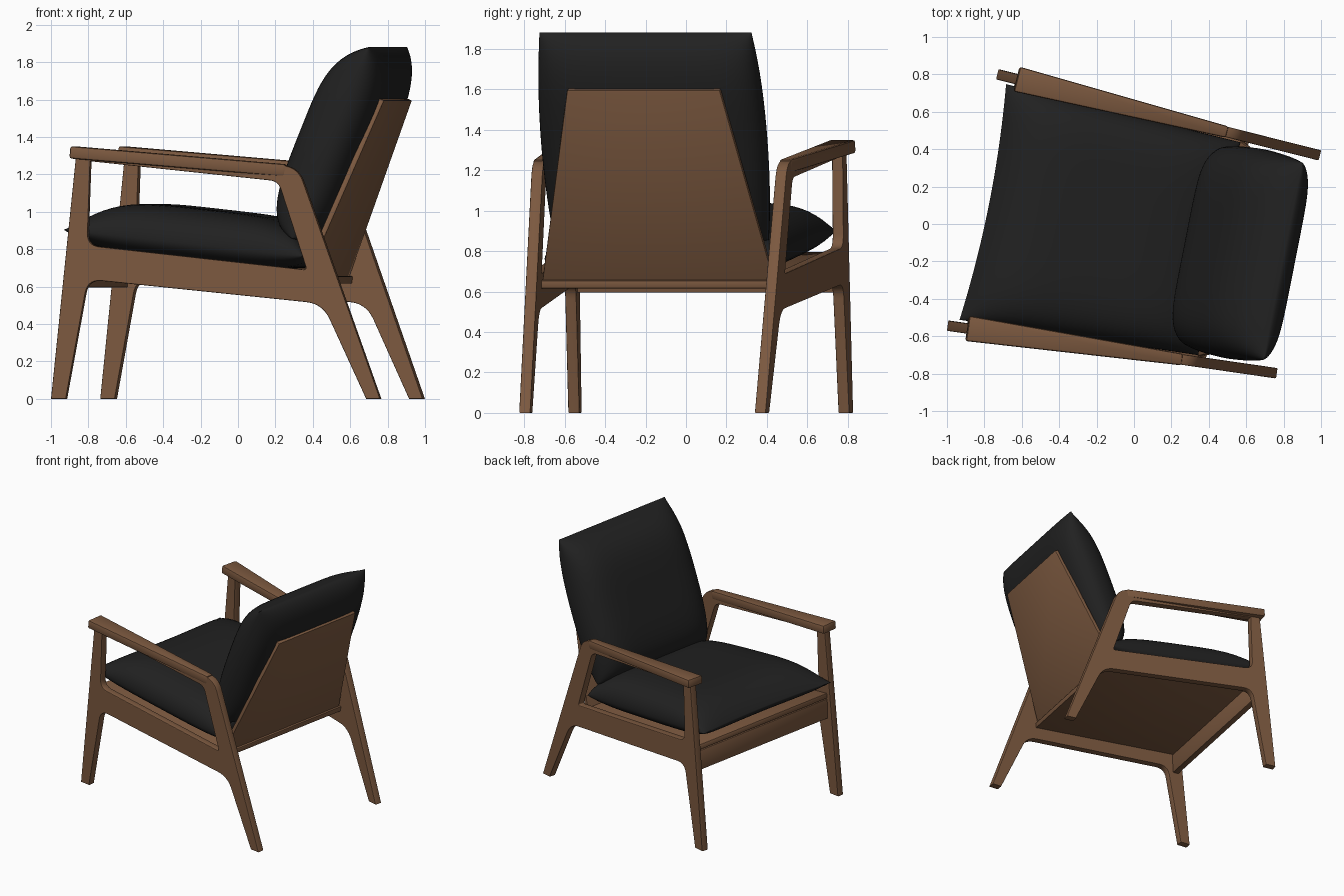
import bpy, bmesh, math
from mathutils import Vector, Matrix

if "Cube" in bpy.data.objects:
    bpy.data.objects.remove(bpy.data.objects["Cube"])

def material(name, rgb):
    m = bpy.data.materials.new(name)
    m.diffuse_color = (*rgb, 1)
    m.use_nodes = True
    m.node_tree.nodes["Principled BSDF"].inputs["Base Color"].default_value = m.diffuse_color
    return m

WOOD = material("walnut wood", (0.2, 0.099, 0.05))
FABRIC = material("black fabric", (0.015, 0.015, 0.015))

# Chair space: x runs from front to rear, y across; the chair is turned in the scene
CHAIR = Matrix.Translation((0.005, -0.043, 0)) @ Matrix.Rotation(math.radians(-11.18), 4, 'Z')
SIDES = {}
for name, sgn in (("near", -1), ("far", 1)):
    SIDES[name] = (CHAIR @ Matrix.Translation((0, sgn * 0.6395, 0))
                   @ Matrix.Rotation(math.radians(-sgn * 2.94), 4, 'Z'))

def finish(name, mesh, matrix, mat, angle=35):
    ob = bpy.data.objects.new(name, mesh)
    bpy.context.collection.objects.link(ob)
    mesh.materials.clear()
    mesh.materials.append(mat)
    mesh.transform(matrix)
    bpy.ops.object.select_all(action='DESELECT')
    ob.select_set(True)
    bpy.context.view_layer.objects.active = ob
    bpy.ops.object.shade_smooth_by_angle(angle=math.radians(angle))
    return ob

def axes(a, b):
    a, b = Vector((a[0], 0, a[1])), Vector((b[0], 0, b[1]))
    d = (b - a).normalized()
    return a, b, Vector((-d.z, 0, d.x))

def slab(name, a, b, wa, wb, thick, matrix, bevel=0.006):
    """Tapered board from a to b (x, z), half widths wa and wb."""
    a, b, n = axes(a, b)
    bm = bmesh.new()
    for p, w in ((a, wa), (b, wb)):
        for y, t in ((-w, 0), (w, 0), (w, thick), (-w, thick)):
            bm.verts.new(p + n * t + Vector((0, y, 0)))
    v = list(bm.verts)
    bm.faces.new(v[:4])
    bm.faces.new(v[4:])
    for i in range(4):
        j = (i + 1) % 4
        bm.faces.new((v[i], v[j], v[j + 4], v[i + 4]))
    bmesh.ops.recalc_face_normals(bm, faces=bm.faces)
    bmesh.ops.bevel(bm, geom=bm.edges[:], offset=bevel, segments=2, profile=0.5, affect='EDGES')
    me = bpy.data.meshes.new(name)
    bm.to_mesh(me)
    return finish(name, me, matrix, WOOD)

def pillow(name, a, b, wa, wb, thick, seam, ea, eb, bulge, pinch, n=36):
    """Stuffed cushion on the line a-b; ea and eb set how boxy each end is."""
    a, b, nrm = axes(a, b)
    d = (b - a).normalized()
    bm = bmesh.new()
    for top in (True, False):
        rows = []
        for i in range(n + 1):
            u = math.sin(math.pi / 2 * (2 * i / n - 1))
            row = []
            for j in range(n + 1):
                v = math.sin(math.pi / 2 * (2 * j / n - 1))
                e = ea if u < 0 else eb
                if not top:
                    e = min(e, 0.6)
                f = max(0, 1 - u ** 4) ** e * max(0, 1 - v ** 6) ** 0.5
                k = (u + 1) / 2
                w = wa + (wb - wa) * k + bulge * (1 - u * u)
                h = seam + (thick - seam) * f if top else seam * (1 - f)
                p = a.lerp(b, k) + nrm * h + Vector((0, v * w, 0))
                p += d * (-u * abs(u)) * pinch * (1 - v * v)
                row.append(bm.verts.new(p))
            rows.append(row)
        for r, s in zip(rows, rows[1:]):
            for j in range(n):
                bm.faces.new((r[j], r[j + 1], s[j + 1], s[j]))
    bmesh.ops.remove_doubles(bm, verts=bm.verts[:], dist=0.0001)
    bmesh.ops.recalc_face_normals(bm, faces=bm.faces)
    me = bpy.data.meshes.new(name)
    bm.to_mesh(me)
    return finish(name, me, CHAIR, FABRIC, 60)

def rounded(pts, steps=7):
    """Round the corners of a loop of (x, z, radius)."""
    out = []
    for i, (x, z, r) in enumerate(pts):
        c = Vector((x, z))
        if r == 0:
            out.append(c)
            continue
        p = c + (Vector(pts[i - 1][:2]) - c).normalized() * r
        q = c + (Vector(pts[(i + 1) % len(pts)][:2]) - c).normalized() * r
        for k in range(steps + 1):
            t = k / steps
            out.append(p * (1 - t) ** 2 + c * 2 * t * (1 - t) + q * t * t)
    return out

def frame_x(x):
    return (x + 0.1225) * 1.0103

# Side frames: outline with legs and rail, and the opening under the arm
OUTLINE = [(-1.0, 0, 0), (-0.92, 0, 0), (-0.803, 0.638, 0.075), (0.452, 0.508, 0.09),
           (0.685, 0, 0), (0.76, 0, 0), (0.32, 1.241, 0.085), (-0.862, 1.34, 0)]
OPENING = [(-0.79, 1.27, 0), (-0.806, 0.82, 0.065), (0.368, 0.689, 0.02), (0.215, 1.163, 0.045)]

for side, matrix in SIDES.items():
    cu = bpy.data.curves.new(side + " outline", 'CURVE')
    cu.dimensions = '2D'
    cu.fill_mode = 'BOTH'
    cu.extrude = 0.023
    cu.bevel_depth = 0.005
    cu.bevel_resolution = 1
    cu.offset = -0.005
    for loop in (OUTLINE, OPENING):
        pts = rounded(loop)
        sp = cu.splines.new('POLY')
        sp.points.add(len(pts) - 1)
        for p, c in zip(sp.points, pts):
            p.co = (frame_x(c.x), c.y, 0, 1)
        sp.use_cyclic_u = True
    tmp = bpy.data.objects.new("outline helper", cu)
    bpy.context.collection.objects.link(tmp)
    bpy.context.view_layer.update()
    me = bpy.data.meshes.new_from_object(tmp.evaluated_get(bpy.context.evaluated_depsgraph_get()))
    bpy.data.objects.remove(tmp)
    finish(side + "_side_frame", me, matrix @ Matrix.Rotation(math.pi / 2, 4, 'X'), WOOD)
    # Arm pad, wide at the front and as thin as the frame at the rear
    slab(side + "_armrest", (frame_x(-0.897), 1.285), (frame_x(0.25), 1.188),
         0.068, 0.031, 0.066, matrix, 0.012)

# Seat board, front rail and back panel
slab("seat_board", (-0.78, 0.757), (0.5, 0.615), 0.655, 0.59, 0.04, CHAIR)
slab("front_rail", (-0.735, 0.595), (-0.73, 0.75), 0.655, 0.655, 0.05, CHAIR)
slab("back_panel", (0.482, 0.64), (0.867, 1.595), 0.587, 0.385, 0.03, CHAIR)

# Cushions
pillow("seat_cushion", (-0.84, 0.805), (0.45, 0.662), 0.642, 0.58, 0.285, 0.1, 0.9, 0.4, 0.0, 0.035)
pillow("back_cushion", (0.535, 0.80), (0.95, 1.825), 0.54, 0.535, 0.365, 0.15, 0.35, 0.85, 0.03, 0.0)
